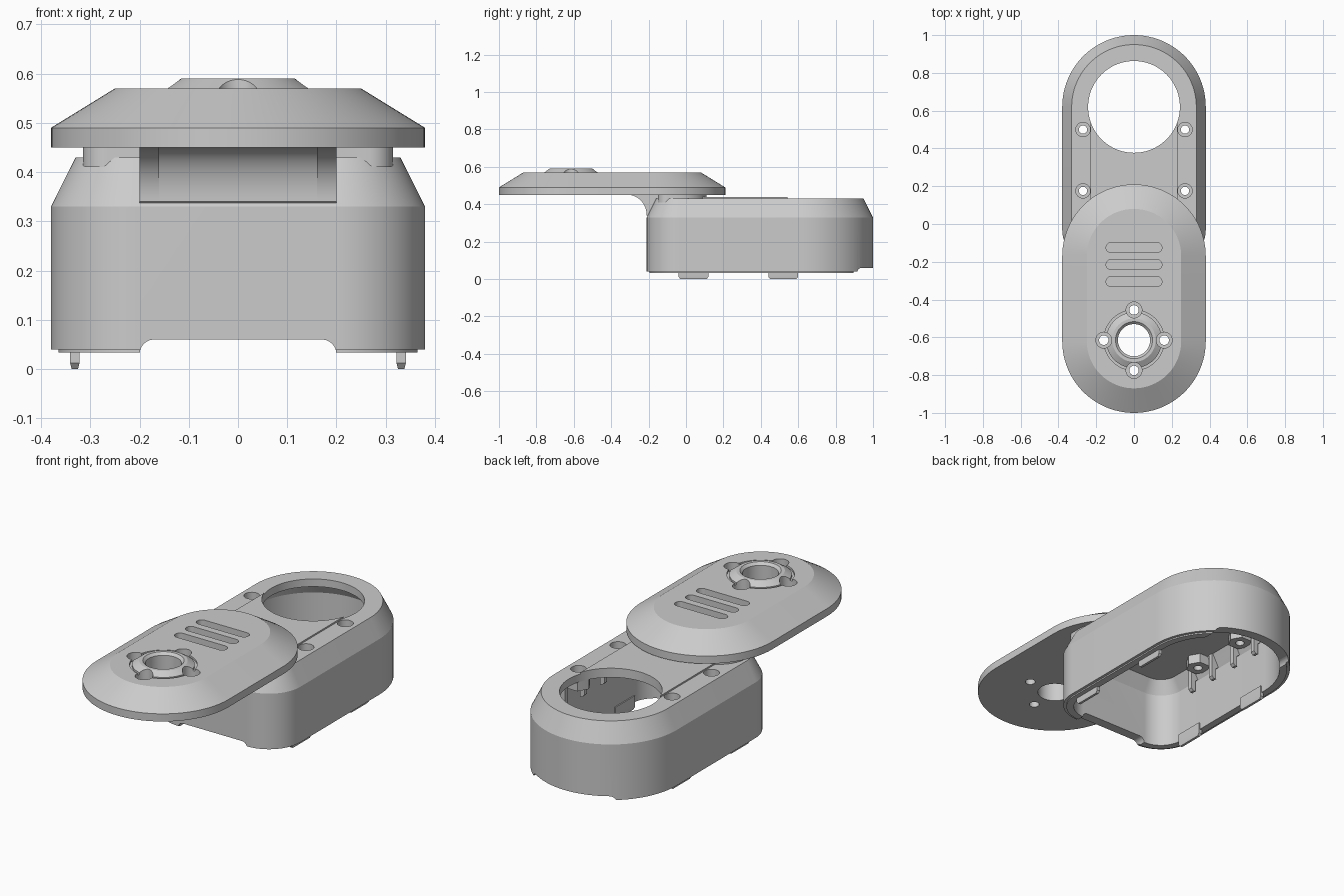
import bpy, bmesh
from math import sin, cos, pi, sqrt

if "Cube" in bpy.data.objects:
    bpy.data.objects.remove(bpy.data.objects["Cube"])


def outline(bx, by, br, fx, fy, fr, inset=0.0, n=24):
    """Rounded plan shape: back corner centres (+-bx, by), front (+-fx, fy)."""
    pts = []
    for cx, cy, r, a0 in ((bx, by, br, 0), (-bx, by, br, .5), (-fx, fy, fr, 1), (fx, fy, fr, 1.5)):
        for i in range(n):
            a = pi * (a0 + .5 * i / (n - 1))
            pts.append((cx + (r - inset) * cos(a), cy + (r - inset) * sin(a)))
    return pts


def circle(x, y, r, n=48):
    return [(x + r * cos(2 * pi * i / n), y + r * sin(2 * pi * i / n)) for i in range(n)]


def loft(bm, rings, cap=True):
    """Skin rings of 3D points; cap the ends, or join last to first."""
    vs = [[bm.verts.new(p) for p in ring] for ring in rings]
    n = len(vs[0])
    pairs = list(zip(vs, vs[1:])) + ([] if cap else [(vs[-1], vs[0])])
    for a, b in pairs:
        for i in range(n):
            j = (i + 1) % n
            bm.faces.new((a[i], a[j], b[j], b[i]))
    if cap:
        bm.faces.new(vs[0])
        bm.faces.new(vs[-1])


def flat(pts, z):
    return [(x, y, z) for x, y in pts]


def prism(bm, pts, z0, z1):
    loft(bm, [flat(pts, z0), flat(pts, z1)])


def lathe(bm, x, y, profile, n=48, cap=True):
    loft(bm, [flat(circle(x, y, r, n), z) for r, z in profile], cap)


def box(bm, x0, x1, y0, y1, z0, z1):
    prism(bm, [(x0, y0), (x1, y0), (x1, y1), (x0, y1)], z0, z1)


def make(name, bm):
    bmesh.ops.remove_doubles(bm, verts=bm.verts, dist=1e-5)
    bmesh.ops.recalc_face_normals(bm, faces=bm.faces)
    me = bpy.data.meshes.new(name)
    bm.to_mesh(me)
    bm.free()
    ob = bpy.data.objects.new(name, me)
    bpy.context.collection.objects.link(ob)
    return ob


def cut(ob, *cutters):
    bpy.context.view_layer.objects.active = ob
    for c in cutters:
        m = ob.modifiers.new("cut", 'BOOLEAN')
        m.operation, m.solver, m.object = 'DIFFERENCE', 'EXACT', c
        bpy.ops.object.modifier_apply(modifier=m.name)


BODY = (0, .62, .38, .20, -.03, .18)
LID = (0, -.17, .38, 0, -.62, .38)
SCREWS = [(s * .27, y) for s in (-1, 1) for y in (.175, .5)]
HUB = (0, -.615)
parts = []

# housing: hollow shell with stepped bottom lip and chamfered top
bm = bmesh.new()
loft(bm, [flat(outline(*BODY, inset=i), z) for i, z in (
    (.09, .39), (.052, .32), (.052, .033), (.015, .033), (.015, .04), (0, .04), (0, .33), (.05, .43))])
housing = make("housing", bm)

# raised strip on the housing top
bm = bmesh.new()
box(bm, -.23, .23, -.1, .6, .41, .438)
strip = make("top_strip", bm)

# screw bosses under the housing top
bm = bmesh.new()
for x, y in SCREWS:
    prism(bm, circle(x, y, .06, 6), .34, .40)
bosses = make("screw_bosses", bm)

# cutters: large round opening, screw holes, end notches
bm = bmesh.new()
lathe(bm, 0, .62, [(.243, .2), (.243, .6)], 96)
opening = make("opening_cutter", bm)
bm = bmesh.new()
for x, y in SCREWS:
    lathe(bm, x, y, [(.022, .3), (.022, .37), (.038, .37), (.038, .5)], 32)
screw_cut = make("screw_cutter", bm)
bm = bmesh.new()
for w, y0, y1 in ((.2, -.3, -.1), (.24, .75, 1.1)):
    arc = [(w - .03 + .03 * cos(a * pi / 12), .03 + .03 * sin(a * pi / 12)) for a in range(7)]
    prof = [(w, -.05)] + arc + [(-x, z) for x, z in reversed(arc)] + [(-w, -.05)]
    loft(bm, [[(x, y, z) for x, z in prof] for y in (y0, y1)])
notch_cut = make("notch_cutter", bm)
cut(housing, opening, screw_cut, notch_cut)
cut(strip, opening)
cut(bosses, opening, screw_cut)
parts += [housing, strip, bosses]

# inner hooks beside each boss
bm = bmesh.new()
for x, y in SCREWS:
    s = 1 if x > 0 else -1
    for d in (-.08, .08):
        prof = [(.285, .395), (.285, .262), (.297, .25), (.31, .25), (.31, .31), (.335, .33), (.335, .37)]
        loft(bm, [[(s * px, y + d + t, pz) for px, pz in prof] for t in (-.012, .012)])
parts.append(make("inner_hooks", bm))

# snap tabs below the rim
bm = bmesh.new()
for s in (-1, 1):
    for y in (.04, .52):
        a, b = sorted((s * .322, s * .341))
        c, d = sorted((s * .325, s * .338))
        rings = []
        for x0, x1, h, z in ((a, b, .08, .07), (a, b, .08, .012), (c, d, .07, 0)):
            rings.append([(x0, y - h, z), (x1, y - h, z), (x1, y + h, z), (x0, y + h, z)])
        loft(bm, rings)
parts.append(make("snap_tabs", bm))

# neck joining lid and housing
bm = bmesh.new()
prism(bm, outline(.15, -.055, .165, .265, -.1, .05, n=12), .41, .46)
parts.append(make("neck", bm))


# curved support under the lid: recessed web plus two side ribs
def fillet(bm, x0, x1, reach):
    y0, z0 = -.21 - reach, .34
    prof = [(y0 + reach * sin(a), z0 + .11 * cos(a)) for a in (pi / 2 * i / 16 for i in range(17))]
    prof = [(y0, .46)] + prof + [(-.2, .33), (-.165, .33), (-.13, .40), (-.13, .46)]
    loft(bm, [[(x, y, z) for y, z in prof] for x in (x0, x1)])


bm = bmesh.new()
fillet(bm, -.165, .165, .07)
parts.append(make("support_web", bm))
bm = bmesh.new()
fillet(bm, -.20, -.16, .10)
fillet(bm, .16, .20, .10)
parts.append(make("support_ribs", bm))

# lid: pill-shaped plate with wide chamfer
bm = bmesh.new()
loft(bm, [flat(outline(*LID, inset=i), z) for i, z in ((0, .45), (0, .49), (.13, .57))])
lid = make("lid", bm)

# conical hub ring on the lid
bm = bmesh.new()
lathe(bm, *HUB, [(.148, .555), (.148, .57), (.115, .59)], 64)
hub = make("hub_ring", bm)

# cutters: hub bore, four counterbores, groove, vents
bm = bmesh.new()
lathe(bm, *HUB, [(.085, .4), (.085, .577), (.098, .59), (.098, .65)], 64)
for i in range(4):
    x, y = HUB[0] + .16 * cos(i * pi / 2), HUB[1] + .16 * sin(i * pi / 2)
    lathe(bm, x, y, [(.025, .4), (.025, .525), (.042, .525), (.042, .65)], 32)
hub_cut = make("hub_cutter", bm)
bm = bmesh.new()
lathe(bm, *HUB, [(.148, .56), (.16, .56), (.16, .6), (.148, .6)], 64, cap=False)
groove_cut = make("groove_cutter", bm)
bm = bmesh.new()
for y in (-.125, -.215, -.305):
    prism(bm, outline(.122, y, .026, .122, y, .026, n=10), .54, .62)
vent_cut = make("vent_cutter", bm)
cut(lid, hub_cut, vent_cut, groove_cut)
cut(hub, hub_cut)
parts += [lid, hub]

# hide cutters, shade the curved parts smooth
for c in (opening, screw_cut, notch_cut, hub_cut, groove_cut, vent_cut):
    c.hide_render = True
    c.hide_set(True)
bpy.ops.object.select_all(action='DESELECT')
for p in parts:
    p.select_set(True)
bpy.context.view_layer.objects.active = lid
bpy.ops.object.shade_smooth_by_angle(angle=pi / 9)
